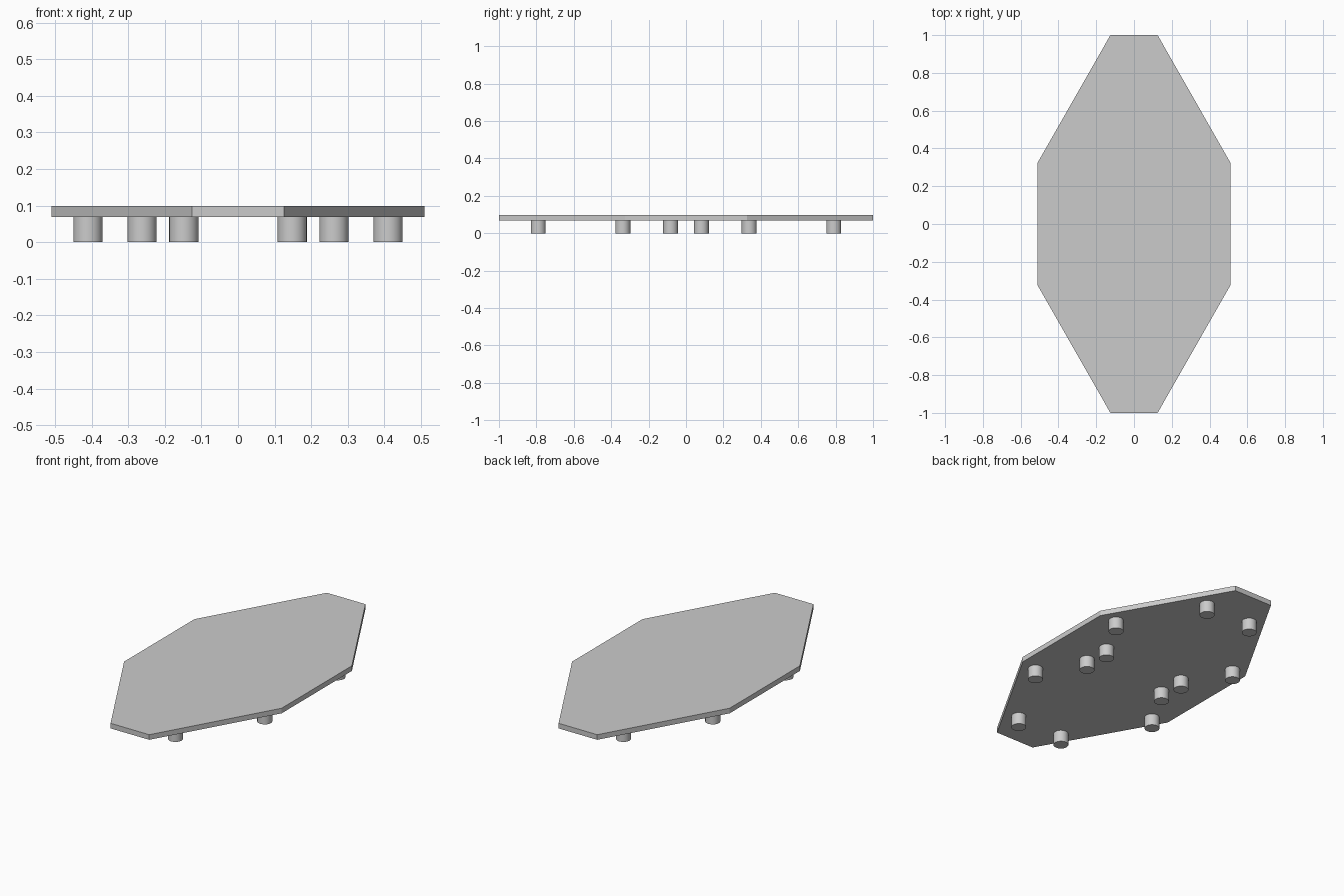
import bpy
import bmesh
import math

cube = bpy.data.objects.get("Cube")
if cube:
    bpy.data.objects.remove(cube, do_unlink=True)

TOP, UNDERSIDE = 0.098, 0.068

# Single flat grey
grey = bpy.data.materials.new("light_grey")
grey.use_nodes = True
colour = (0.6, 0.6, 0.6, 1)
grey.diffuse_color = colour
grey.node_tree.nodes["Principled BSDF"].inputs["Base Color"].default_value = colour

# Elongated octagonal plate, extruded from its outline
quarter = [(0.51, 0.325), (0.125, 1.0)]
half = quarter + [(-x, y) for x, y in reversed(quarter)]
outline = half + [(-x, -y) for x, y in half]

bm = bmesh.new()
base = bm.faces.new([bm.verts.new((x, y, UNDERSIDE)) for x, y in outline])
extruded = bmesh.ops.extrude_face_region(bm, geom=[base], use_keep_orig=True)
moved = [v for v in extruded["geom"] if isinstance(v, bmesh.types.BMVert)]
bmesh.ops.translate(bm, verts=moved, vec=(0, 0, TOP - UNDERSIDE))
bmesh.ops.recalc_face_normals(bm, faces=bm.faces)
mesh = bpy.data.meshes.new("plate")
bm.to_mesh(mesh)
bm.free()
plate = bpy.data.objects.new("plate", mesh)
bpy.context.collection.objects.link(plate)
mesh.materials.append(grey)


# Round pegs underneath, mirrored into all four quarters
def add_peg(name, x, y):
    bpy.ops.mesh.primitive_cylinder_add(
        vertices=32, radius=0.04, depth=UNDERSIDE, location=(x, y, UNDERSIDE / 2))
    peg = bpy.context.object
    peg.name = name
    peg.data.materials.append(grey)
    bpy.ops.object.shade_smooth_by_angle(angle=math.radians(30))


pegs = {"end_peg": (0.148, 0.79), "side_peg": (0.41, 0.338), "inner_peg": (0.262, 0.082)}
for name, (x, y) in pegs.items():
    for side, sx in (("left", 1), ("right", -1)):
        for end, sy in (("front", -1), ("back", 1)):
            add_peg(f"{name}_{end}_{side}", sx * x, sy * y)
